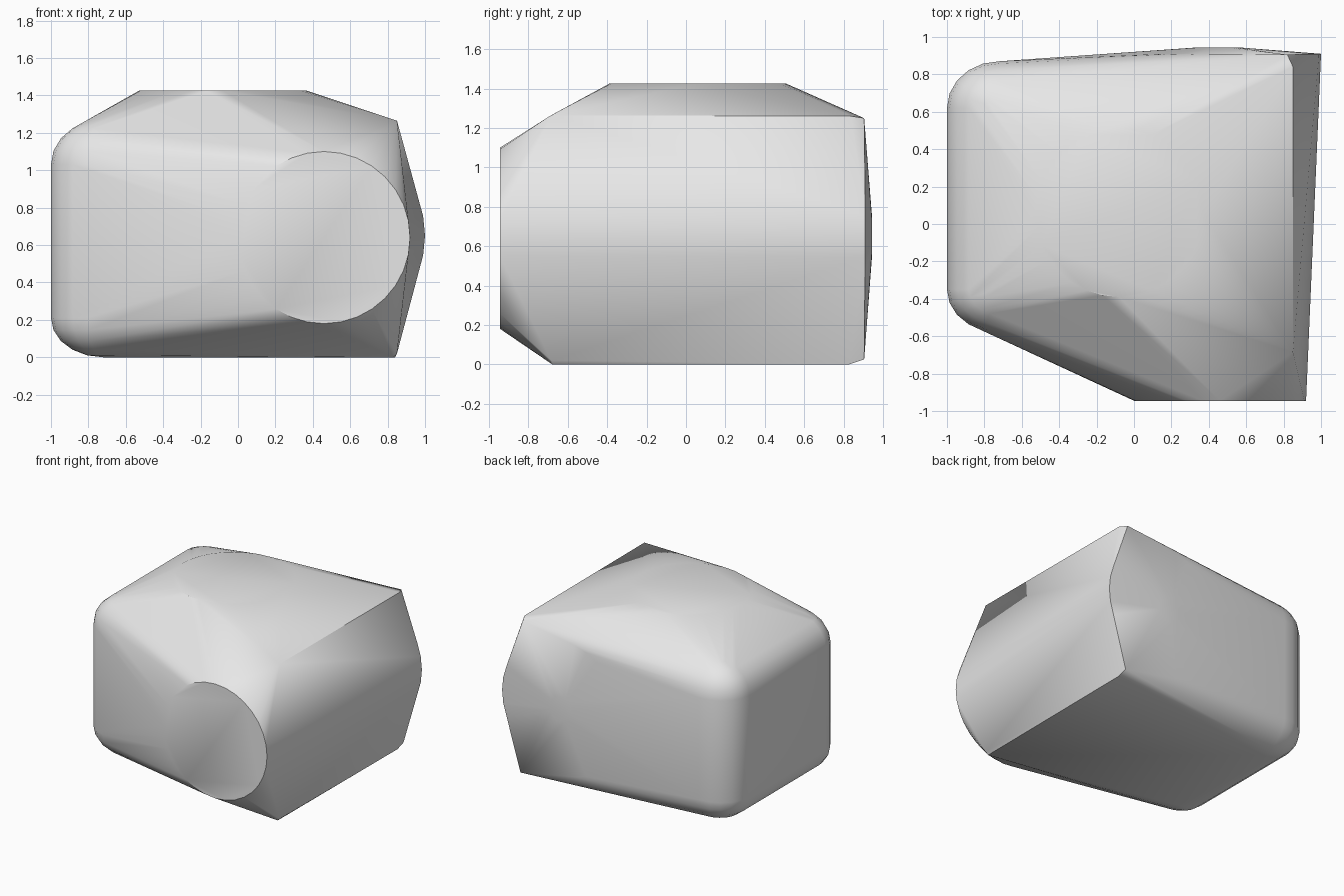
import bpy
import bmesh
from math import cos, sin, pi

cube = bpy.data.objects.get("Cube")
if cube:
    bpy.data.objects.remove(cube, do_unlink=True)

grey = bpy.data.materials.new("plain grey")
grey.use_nodes = True
colour = (0.8, 0.8, 0.8, 1)
grey.diffuse_color = colour
grey.node_tree.nodes["Principled BSDF"].inputs["Base Color"].default_value = colour


def ring(centre, radius, axis, count=32):
    """Circle of points facing along the given axis."""
    points = []
    for i in range(count):
        a = 2 * pi * i / count
        p = list(centre)
        p[(axis + 1) % 3] += radius * cos(a)
        p[(axis + 2) % 3] += radius * sin(a)
        points.append(p)
    return points


def round_corner(centre, size, steps=5):
    """One eighth of an ellipsoid; the signs of size choose which eighth."""
    points = []
    for i in range(steps + 1):
        up = pi / 2 * i / steps
        for j in range(steps + 1):
            turn = pi / 2 * j / steps
            unit = (cos(up) * cos(turn), cos(up) * sin(turn), sin(up))
            points.append([c + s * u for c, s, u in zip(centre, size, unit)])
    return points


# Round pads on the front, the top and the back
points = ring((0.46, -0.945, 0.64), 0.46, 1)
points += ring((-0.08, 0.06, 1.425), 0.45, 2)
points += ring((0.46, 0.91, 0.65), 0.54, 1)
points += ring((0.45, 0.945, 0.65), 0.1, 1)

# Rounded corners of the narrow end
for y, depth in ((0.62, 0.25), (-0.35, -0.23)):
    for z, height in ((1.03, 0.24), (0.21, -0.21)):
        points += round_corner((-0.72, y, z), (-0.28, depth, height))

# Crisp corners of the wide end
points += [
    (0.85, -0.685, 1.265), (0.85, 0.84, 1.26), (0.82, 0.905, 1.25),
    (0.85, -0.685, 0.02), (0.83, -0.68, 0),
    (0.84, 0.83, 0), (0.84, 0.905, 0.025),
]

# Skin stretched over all the pads and corners
bm = bmesh.new()
for p in points:
    bm.verts.new(p)
bmesh.ops.remove_doubles(bm, verts=bm.verts, dist=0.002)
hull = bmesh.ops.convex_hull(bm, input=bm.verts)
loose = [v for v in bm.verts if not v.link_faces]
bmesh.ops.delete(bm, geom=loose, context="VERTS")
bmesh.ops.dissolve_limit(bm, angle_limit=0.01, verts=bm.verts, edges=bm.edges)
bmesh.ops.recalc_face_normals(bm, faces=bm.faces)

mesh = bpy.data.meshes.new("rounded_block")
bm.to_mesh(mesh)
bm.free()
mesh.materials.append(grey)
block = bpy.data.objects.new("rounded_block", mesh)
bpy.context.collection.objects.link(block)

bpy.ops.object.select_all(action="DESELECT")
block.select_set(True)
bpy.context.view_layer.objects.active = block
bpy.ops.object.shade_smooth_by_angle(angle=pi / 6)
